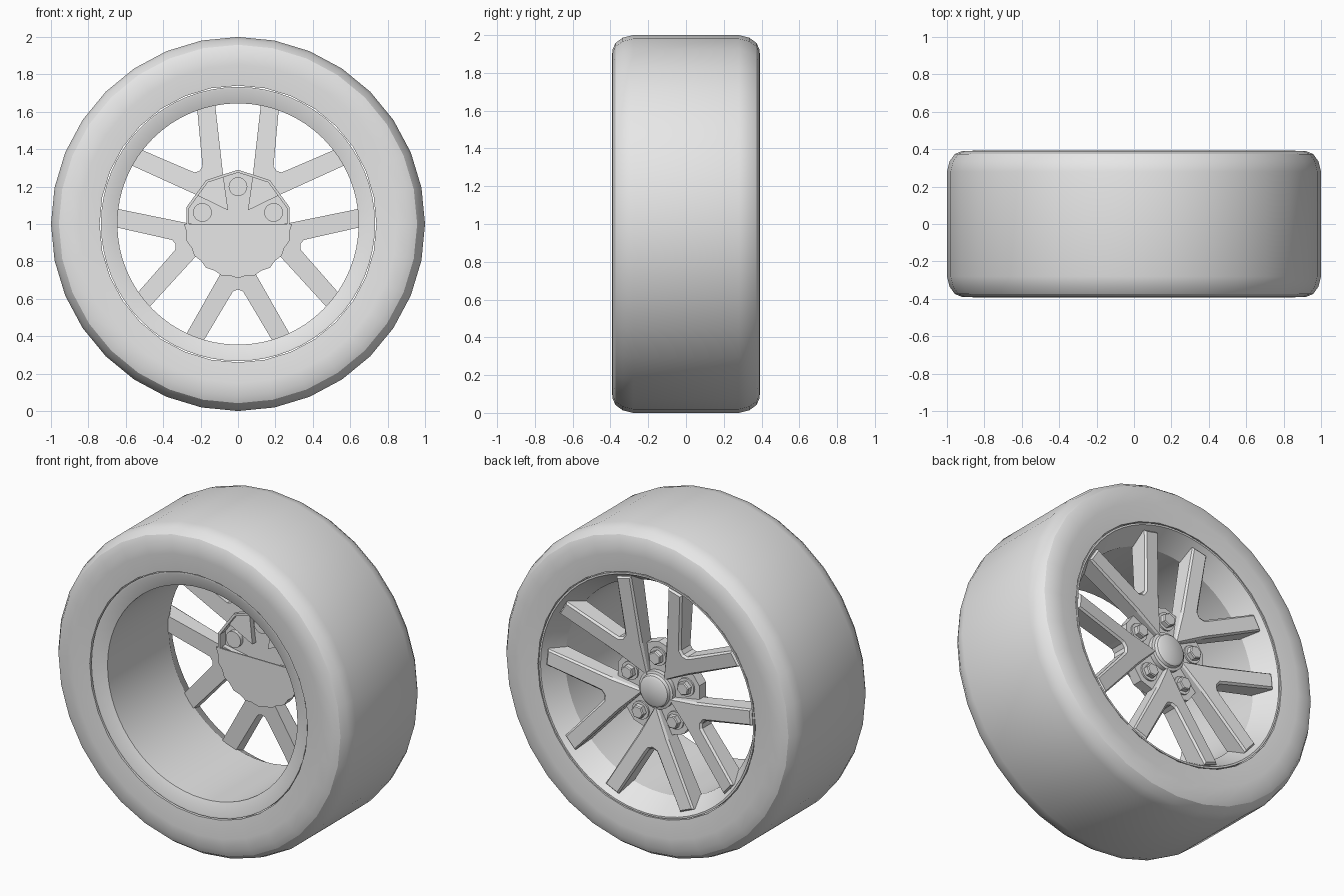
import bpy, bmesh
from math import sin, cos, pi, radians

cube = bpy.data.objects.get("Cube")
if cube:
    bpy.data.objects.remove(cube, do_unlink=True)

grey = bpy.data.materials.new("light grey")
grey.use_nodes = True
colour = (0.8, 0.8, 0.8, 1)
grey.diffuse_color = colour
grey.node_tree.nodes["Principled BSDF"].inputs["Base Color"].default_value = colour


def place(u, v, y, angle):
    """Wheel-plane point (u along the angle, v across it) at depth y."""
    return (u * cos(angle) - v * sin(angle), y, 1 + u * sin(angle) + v * cos(angle))


def finish(name, bm, smooth=True):
    bmesh.ops.recalc_face_normals(bm, faces=bm.faces)
    mesh = bpy.data.meshes.new(name)
    bm.to_mesh(mesh)
    bm.free()
    mesh.materials.append(grey)
    obj = bpy.data.objects.new(name, mesh)
    bpy.context.collection.objects.link(obj)
    if smooth:
        bpy.ops.object.select_all(action='DESELECT')
        obj.select_set(True)
        bpy.context.view_layer.objects.active = obj
        bpy.ops.object.shade_smooth_by_angle(angle=radians(30))
    return obj


def lathe(name, profile, sides):
    """Spin a closed (radius, y) profile round the axle."""
    bm = bmesh.new()
    rings = []
    for i in range(sides):
        a = pi / 2 + 2 * pi * i / sides
        rings.append([bm.verts.new(place(r, 0, y, a)) for r, y in profile])
    n = len(profile)
    for i in range(sides):
        p, q = rings[i], rings[(i + 1) % sides]
        for j in range(n):
            k = (j + 1) % n
            bm.faces.new((p[j], p[k], q[k], q[j]))
    bmesh.ops.remove_doubles(bm, verts=bm.verts, dist=1e-5)
    bmesh.ops.dissolve_degenerate(bm, edges=bm.edges, dist=1e-5)
    return finish(name, bm)


def prism(name, points, y0, y1, angle=0, inset=0.0, smooth=False):
    """Solid from a wheel-plane outline; y0 and y1 give depth from u."""
    bm = bmesh.new()
    low = [bm.verts.new(place(u, v, y0(u), angle)) for u, v in points]
    high = [bm.verts.new(place(u, v, y1(u), angle)) for u, v in points]
    bm.faces.new(low)
    top = bm.faces.new(high)
    for i in range(len(points)):
        j = (i + 1) % len(points)
        bm.faces.new((low[i], low[j], high[j], high[i]))
    bmesh.ops.recalc_face_normals(bm, faces=bm.faces)
    if inset:
        bmesh.ops.inset_region(bm, faces=[top], thickness=inset, depth=inset)
    return finish(name, bm, smooth)


def ngon(sides, radius, u=0.0, turn=0.0):
    return [(u + radius * cos(turn + 2 * pi * i / sides),
             radius * sin(turn + 2 * pi * i / sides)) for i in range(sides)]


def flat(y):
    return lambda u: y


# Tyre: rounded shoulders mirrored front to back
half = [(0.74, 0.382), (0.85, 0.392), (0.92, 0.39), (0.958, 0.374),
        (0.986, 0.335), (1.0, 0.28)]
lathe("tyre", half + [(r, -y) for r, y in reversed(half)], 32)

# Rim: shallow flange at the front, straight barrel, deeper cone at the back
lathe("rim", [(0.733, 0.38), (0.722, 0.38), (0.645, 0.25), (0.645, -0.345),
              (0.722, -0.375), (0.733, -0.375)], 64)

# Hub: ten-sided shell with a floor, closed only over its lower half
lathe("hub_shell", [(0.29, 0.2), (0.29, 0.265), (0, 0.265), (0, 0.25),
                    (0.275, 0.25), (0.275, 0.2)], 10).name = "hub_shell"
lower = [(0.289 * cos(-pi * i / 5), 0.289 * sin(-pi * i / 5)) for i in range(6)]
prism("hub_lower_plate", lower, flat(0.199), flat(0.207))

# Spokes: five forked pairs, dished outwards towards the rim
side = [(0.27, 0.096), (0.63, 0.30), (0.668, 0.21), (0.385, 0.042), (0.36, 0.026)]
fork = [(0.09, 0)] + side + [(0.35, 0)] + [(u, -v) for u, v in reversed(side)]
for i in range(5):
    prism("spoke_pair", fork,
          lambda u: 0.215 + 0.05 * (u - 0.1),
          lambda u: 0.285 + 0.12 * (u - 0.1),
          radians(-90 + 72 * i), inset=0.012)

# Wheel nuts with round seats, and bolt ends inside the hub
for i in range(5):
    a = radians(90 + 72 * i)
    prism("nut_seat", ngon(20, 0.055, 0.2), flat(0.255), flat(0.275), a, smooth=True)
    prism("wheel_nut", ngon(6, 0.042, 0.2), flat(0.27), flat(0.302), a, inset=0.006)
    prism("bolt_end", ngon(20, 0.05, 0.2), flat(0.225), flat(0.255), a, smooth=True)

# Centre cap with a softly domed face
lathe("centre_cap", [(0, 0.25), (0.115, 0.25), (0.115, 0.292), (0.1, 0.296),
                     (0.094, 0.314), (0.08, 0.322), (0, 0.326)], 32)
